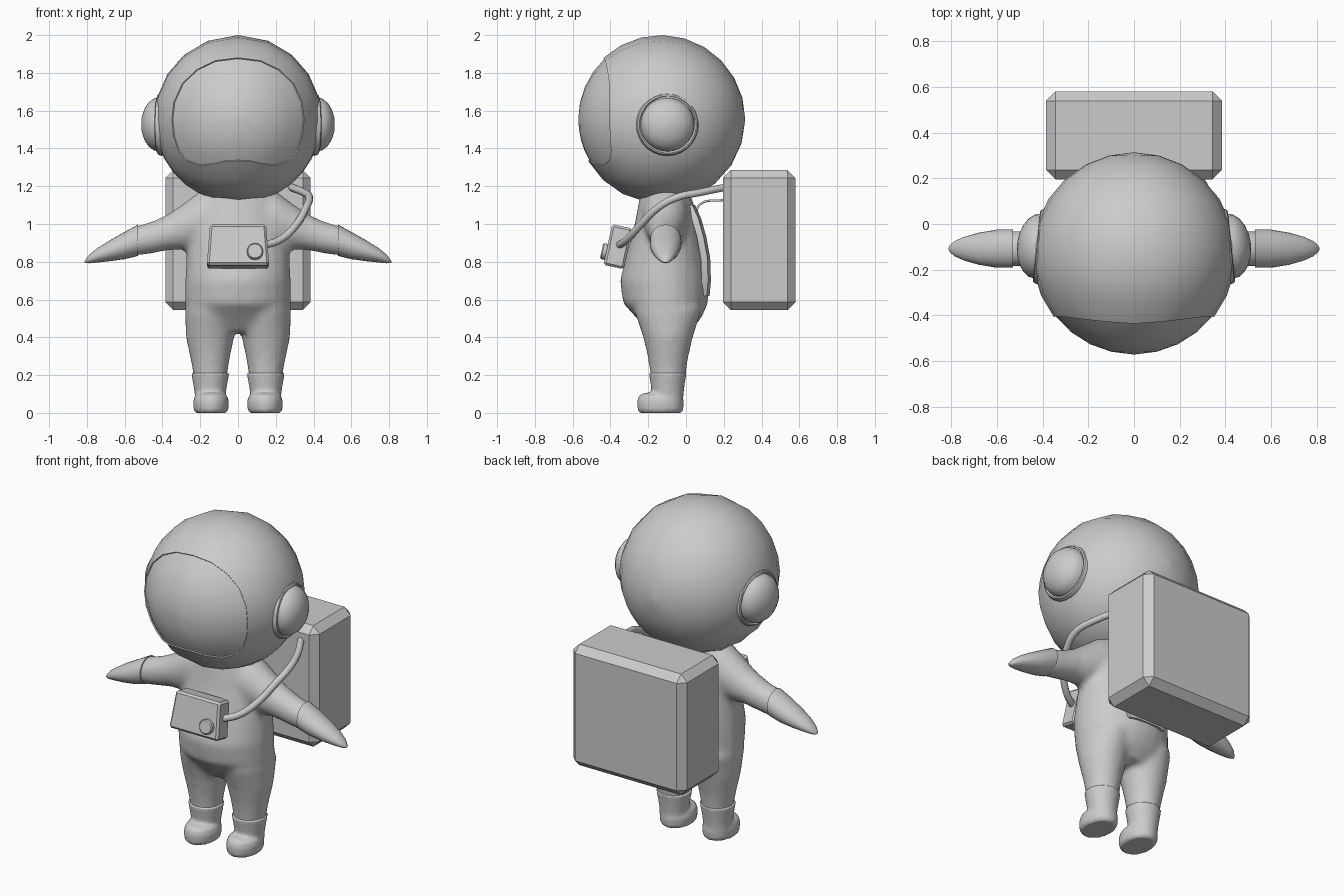
import bpy, bmesh, math
from mathutils import Vector, Matrix

if "Cube" in bpy.data.objects:
    bpy.data.objects.remove(bpy.data.objects["Cube"])

grey = bpy.data.materials.new("light_grey")
grey.diffuse_color = (0.6, 0.6, 0.6, 1)
grey.use_nodes = True
grey.node_tree.nodes["Principled BSDF"].inputs["Base Color"].default_value = grey.diffuse_color


def finish(name, bm, smooth=40):
    """Turn a bmesh into a named object, smooth below the given angle."""
    bmesh.ops.recalc_face_normals(bm, faces=bm.faces)
    me = bpy.data.meshes.new(name)
    bm.to_mesh(me)
    bm.free()
    me.materials.append(grey)
    ob = bpy.data.objects.new(name, me)
    bpy.context.collection.objects.link(ob)
    if smooth:
        bpy.ops.object.select_all(action='DESELECT')
        ob.select_set(True)
        bpy.context.view_layer.objects.active = ob
        bpy.ops.object.shade_smooth_by_angle(angle=math.radians(smooth))
    return ob


def loft(bm, rings, caps=(True, True)):
    """Skin closed rings of equal point count."""
    vs = [[bm.verts.new(p) for p in r] for r in rings]
    n = len(vs[0])
    for a, b in zip(vs, vs[1:]):
        for i in range(n):
            bm.faces.new((a[i], a[(i + 1) % n], b[(i + 1) % n], b[i]))
    for use, r in zip(caps, (vs[0], vs[-1])):
        if use:
            bm.faces.new(r)


def ellipse(c, u, v, n=24):
    c, u, v = Vector(c), Vector(u), Vector(v)
    return [c + u * math.cos(t) + v * math.sin(t)
            for t in (2 * math.pi * i / n for i in range(n))]


def column(bm, sections):
    """Upright loft from (x, y, z, rx, ry) sections."""
    loft(bm, [ellipse((x, y, z), (rx, 0, 0), (0, ry, 0)) for x, y, z, rx, ry in sections])


def limb(bm, s, sections):
    """Sideways loft from (x, z, ry, rz) sections on side s."""
    loft(bm, [ellipse((s * x, -0.108, z), (0, ry, 0), (0, 0, rz)) for x, z, ry, rz in sections])


def fuse(ob, voxel, repeat):
    """Blend overlapping volumes into one soft skin."""
    m = ob.modifiers.new("blend", 'REMESH')
    m.mode, m.voxel_size, m.use_smooth_shade = 'VOXEL', voxel, True
    m = ob.modifiers.new("soften", 'SMOOTH')
    m.factor, m.iterations = 0.5, repeat


def tube(name, pts, r):
    cu = bpy.data.curves.new(name, 'CURVE')
    cu.dimensions, cu.bevel_depth, cu.bevel_resolution = '3D', r, 3
    cu.use_fill_caps = True
    sp = cu.splines.new('BEZIER')
    sp.bezier_points.add(len(pts) - 1)
    for p, co in zip(sp.bezier_points, pts):
        p.co = co
        p.handle_left_type = p.handle_right_type = 'AUTO'
    sp.resolution_u = 6
    cu.materials.append(grey)
    bpy.context.collection.objects.link(bpy.data.objects.new(name, cu))


def box(name, size, bevel, matrix, top=1.0):
    bm = bmesh.new()
    bmesh.ops.create_cube(bm, size=1)
    for v in bm.verts:
        if v.co.z > 0:
            v.co.x *= top
        v.co = Vector(a * b for a, b in zip(v.co, size))
    bmesh.ops.bevel(bm, geom=bm.edges[:], offset=bevel, segments=1, affect='EDGES', profile=0.5)
    bm.transform(matrix)
    return finish(name, bm, 0)


# helmet and visor: rings around the front-back axis, split at the visor outline
C = Vector((0, -0.132, 1.555))
half = [(0, .325), (.12, .31), (.22, .262), (.295, .188), (.34, .09), (.35, 0), (.342, -.09),
        (.315, -.17), (.27, -.222), (.2, -.246), (.13, -.238), (.07, -.224), (0, -.22)]
outline = half + [(-x, z) for x, z in half[-2:0:-1]]


def ball_ring(f, r):
    """f 0..1 runs from front pole to outline, 1..2 from outline to back pole."""
    ring = []
    for x, z in outline:
        th0 = math.asin(math.hypot(x, z) / 0.445)
        th = th0 * f if f <= 1 else th0 + (math.pi - th0) * (f - 1)
        a = math.atan2(x, z)
        ring.append(C + r * Vector((math.sin(th) * math.sin(a), -math.cos(th),
                                    math.sin(th) * math.cos(a))))
    return ring


bm = bmesh.new()
loft(bm, [ball_ring(1, 0.42)] + [ball_ring(1 + i / 9, 0.445) for i in range(9)]
     + [ball_ring(1.995, 0.445)], (False, True))
finish("helmet", bm, 50)
bm = bmesh.new()
loft(bm, [ball_ring(f, 0.438) for f in (0.02, 0.25, 0.5, 0.75, 1.0)], (True, False))
finish("visor", bm, 50)

# ear covers: a rim and a dome, turned slightly backwards
profile = [(-.09, .16), (-.005, .166), (.01, .16), (.014, .152), (.005, .143)]
profile += [(.005 + .095 * math.sin(t), .143 * math.cos(t) + .001)
            for t in (math.radians(a) for a in (18, 36, 54, 72, 90))]
for s, side in ((1, "right"), (-1, "left")):
    bm = bmesh.new()
    loft(bm, [ellipse((h, 0, 0), (0, r, 0), (0, 0, r), 28) for h, r in profile])
    bm.transform(Matrix.Translation((0.412, -0.098, 1.527)) @ Matrix.Rotation(math.radians(6), 4, 'Z'))
    bm.transform(Matrix.Diagonal((s, 1, 1, 1)))
    finish("ear_cover_" + side, bm)

# suit body: torso, legs and arms blended together
bm = bmesh.new()
column(bm, [(0, -.09, .43, .19, .11), (0, -.09, .5, .265, .17), (0, -.108, .58, .282, .225),
            (0, -.115, .7, .28, .235), (0, -.107, .85, .272, .205), (0, -.1, 1.0, .262, .172),
            (0, -.105, 1.1, .235, .148), (0, -.115, 1.22, .17, .115)])
for s in (1, -1):
    column(bm, [(s * .147, -.095, .15, .088, .09), (s * .147, -.095, .22, .092, .096),
                (s * .148, -.095, .3, .107, .108), (s * .148, -.095, .4, .128, .132),
                (s * .142, -.097, .55, .14, .18)])
    limb(bm, s, [(.08, 1.05, .13, .14), (.2, 1.025, .12, .15), (.28, .99, .105, .125),
                 (.36, .96, .09, .098), (.45, .93, .082, .085), (.56, .905, .075, .077)])
fuse(finish("suit_body", bm), 0.018, 7)

# gloves and boots
for s, side in ((1, "right"), (-1, "left")):
    bm = bmesh.new()
    limb(bm, s, [(.53, .914, .07, .07), (.53, .914, .083, .083), (.6, .886, .083, .072),
                 (.68, .858, .07, .055), (.745, .834, .051, .038), (.785, .816, .033, .024),
                 (.805, .804, .015, .011), (.812, .8, .003, .003)])
    finish("glove_" + side, bm, 50)
    bm = bmesh.new()
    column(bm, [(s * .147, -.097, .02, .08, .08), (s * .147, -.097, .1, .082, .084),
                (s * .147, -.097, .15, .09, .09), (s * .147, -.097, .212, .101, .1)])
    column(bm, [(s * .143, -.135, .0, .08, .108), (s * .143, -.135, .015, .092, .121),
                (s * .143, -.135, .06, .095, .124), (s * .143, -.135, .09, .086, .115),
                (s * .143, -.135, .106, .06, .085)])
    fuse(finish("boot_" + side, bm), 0.01, 3)

# backpack, with a curved plate and a thin pipe behind the torso
box("backpack", (.77, .385, .74), .042, Matrix.Translation((0, .3875, .915)))
bm = bmesh.new()
loft(bm, [[(-w, y - .05, z), (w, y - .05, z), (w, y - .015, z), (.6 * w, y, z), (-.6 * w, y, z), (-w, y - .015, z)]
          for z, y, w in ((.62, .125, .12), (.7, .132, .15), (.82, .128, .16), (.93, .108, .16),
                          (1.03, .08, .15), (1.1, .048, .12))])
finish("back_plate", bm)
tube("back_pipe", [(0, .05, 1.05), (0, .075, 1.105), (0, .2, 1.127)], .006)

# chest control box with its knob
tilt = Matrix.Translation((0, -.36, .88)) @ Matrix.Rotation(math.radians(-12), 4, 'X')
box("chest_box", (.33, .11, .22), .012, tilt, .9)
bm = bmesh.new()
loft(bm, [ellipse((.09, y, -.04), (r, 0, 0), (0, 0, r), 20)
          for y, r in ((-.04, .043), (-.074, .043), (-.08, .037))])
bm.transform(tilt)
finish("chest_knob", bm)

# air hose from chest box over the shoulder to the backpack
tube("air_hose", [(.13, -.36, .885), (.22, -.315, .915), (.30, -.25, .985), (.36, -.15, 1.085),
                  (.378, -.05, 1.14), (.345, .08, 1.168), (.28, .21, 1.195)], .02)
